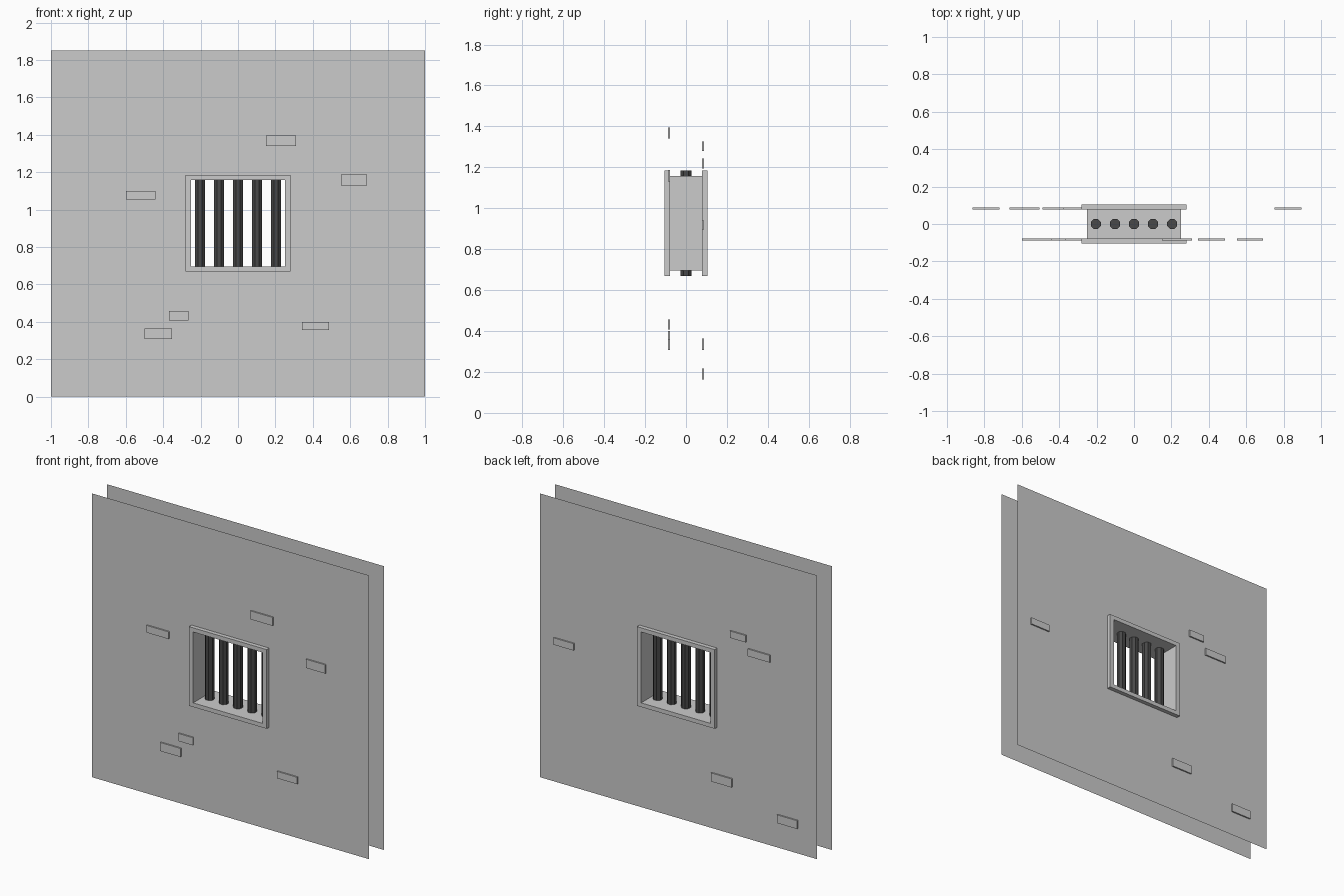
import bpy, bmesh, math

if "Cube" in bpy.data.objects:
    bpy.data.objects.remove(bpy.data.objects["Cube"])

WALL_Y = 0.078                                   # distance of each wall sheet from centre
FRAME_Y = 0.105                                  # how far the window frame sticks out
INNER = (-0.25, 0.25, 0.695, 1.157)              # window opening: x0, x1, z0, z1
OUTER = (-0.28, 0.28, 0.668, 1.184)              # outside edge of the frame
WALL = (-1.0, 1.0, 0.0, 1.85)


def material(name, value):
    m = bpy.data.materials.new(name)
    m.diffuse_color = (value, value, value, 1)
    m.use_nodes = True
    m.node_tree.nodes["Principled BSDF"].inputs["Base Color"].default_value = m.diffuse_color
    return m


def finish(bm, name, mat=None):
    me = bpy.data.meshes.new(name)
    bm.to_mesh(me)
    bm.free()
    ob = bpy.data.objects.new(name, me)
    bpy.context.collection.objects.link(ob)
    if mat:
        me.materials.append(mat)
    return ob


def loft(name, rings, mat=None, cap=False):
    """Join rectangular rings, each given as (x0, x1, z0, z1), y."""
    bm = bmesh.new()
    loops = []
    for (x0, x1, z0, z1), y in rings:
        loops.append([bm.verts.new((x, y, z))
                      for x, z in ((x0, z0), (x1, z0), (x1, z1), (x0, z1))])
    for a, b in zip(loops, loops[1:]):
        for i in range(4):
            j = (i + 1) % 4
            bm.faces.new((a[i], a[j], b[j], b[i]))
    if cap:
        bm.faces.new(loops[-1])
    return finish(bm, name, mat)


wall_mat = material("wall_grey", 0.64)
bar_mat = material("bar_dark", 0.065)

# wall sheets with a window hole (rings ordered so faces point outward)
loft("wall_front", [(WALL, -WALL_Y), (INNER, -WALL_Y)], wall_mat)
loft("wall_back", [(INNER, WALL_Y), (WALL, WALL_Y)], wall_mat)

# window frame: both raised rims and the tunnel between them
loft("window_frame", [(OUTER, -WALL_Y), (OUTER, -FRAME_Y), (INNER, -FRAME_Y),
                      (INNER, FRAME_Y), (OUTER, FRAME_Y), (OUTER, WALL_Y)])

# eight-sided window bars
for i in range(5):
    bpy.ops.mesh.primitive_cylinder_add(
        vertices=8, radius=0.029, depth=OUTER[3] - OUTER[2],
        location=((i - 2) * 0.102, 0, (OUTER[2] + OUTER[3]) / 2),
        rotation=(0, 0, math.radians(22.5)))
    bar = bpy.context.object
    bar.name = f"window_bar_{i + 1}"
    bar.data.materials.append(bar_mat)

# raised bricks: x0, x1, z0, z1
front_bricks = [(0.15, 0.31, 1.34, 1.395), (0.55, 0.69, 1.13, 1.187),
                (-0.60, -0.44, 1.053, 1.10), (-0.37, -0.265, 0.407, 0.457),
                (-0.50, -0.353, 0.307, 0.363), (0.342, 0.487, 0.355, 0.40)]
back_bricks = [(0.75, 0.895, 0.895, 0.94), (-0.49, -0.377, 1.28, 1.325),
               (-0.665, -0.505, 1.195, 1.242), (-0.39, -0.24, 0.307, 0.363),
               (-0.863, -0.718, 0.163, 0.217)]
for side, label, bricks in ((-1, "front", front_bricks), (1, "back", back_bricks)):
    for i, r in enumerate(bricks):
        ob = loft(f"{label}_brick_{i + 1}",
                  [(r, side * WALL_Y), (r, side * (WALL_Y + 0.009))], cap=True)
        bm = bmesh.new()
        bm.from_mesh(ob.data)
        bmesh.ops.recalc_face_normals(bm, faces=bm.faces)
        bm.to_mesh(ob.data)
        bm.free()
